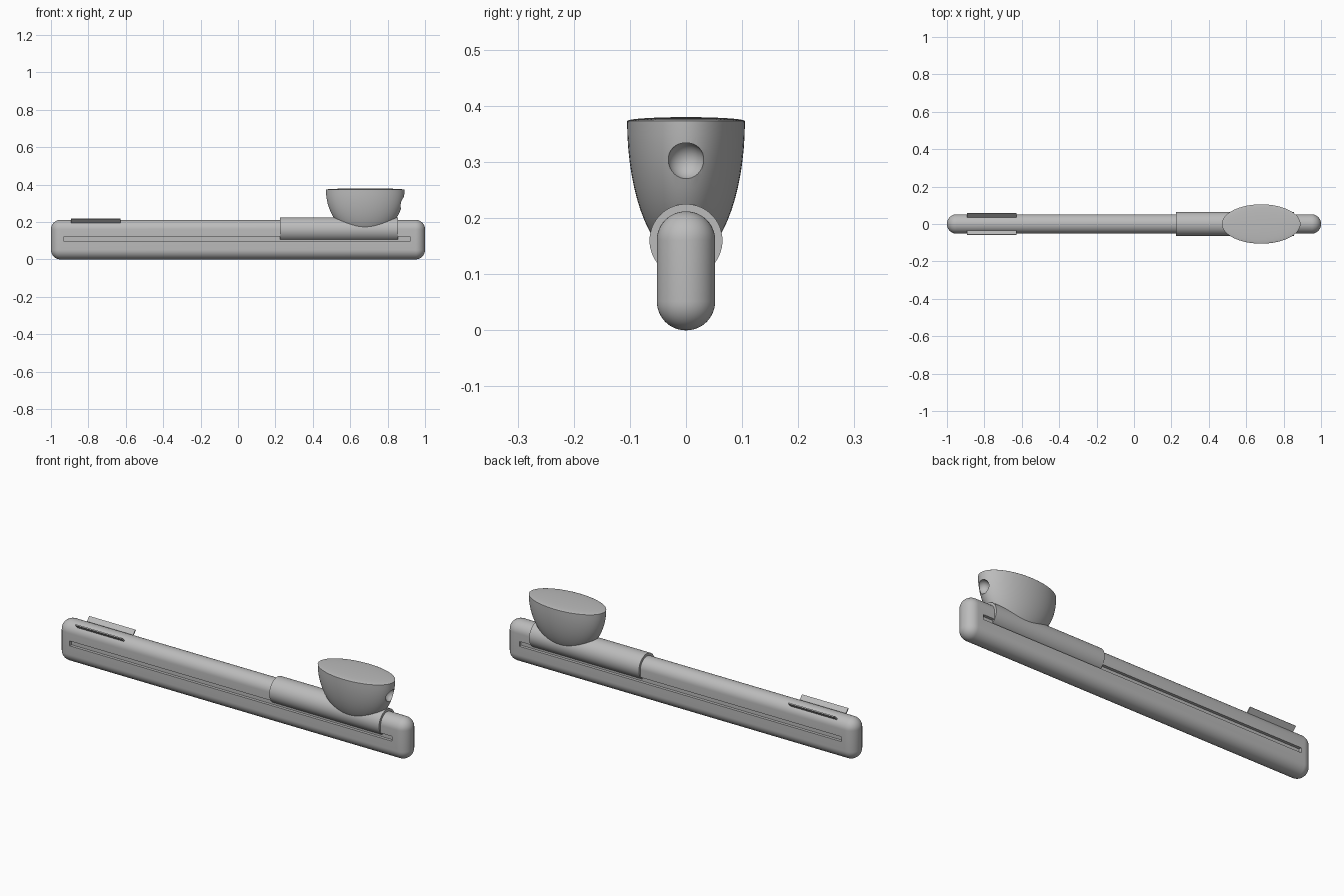
import bpy, bmesh, math
from mathutils import Matrix, Vector

if "Cube" in bpy.data.objects:
    bpy.data.objects.remove(bpy.data.objects["Cube"], do_unlink=True)

grey = bpy.data.materials.new("plain_grey")
grey.use_nodes = True
grey.diffuse_color = (0.5, 0.5, 0.5, 1)
grey.node_tree.nodes["Principled BSDF"].inputs["Base Color"].default_value = (0.5, 0.5, 0.5, 1)


def finish(name, bm):
    mesh = bpy.data.meshes.new(name)
    bmesh.ops.recalc_face_normals(bm, faces=bm.faces)
    bm.to_mesh(mesh)
    bm.free()
    mesh.materials.append(grey)
    ob = bpy.data.objects.new(name, mesh)
    bpy.context.collection.objects.link(ob)
    return ob


def box(name, size, loc, bevel=0, segments=12, turn=0):
    bm = bmesh.new()
    bmesh.ops.create_cube(bm, size=1, matrix=Matrix.Diagonal((*size, 1)))
    if bevel:
        bmesh.ops.bevel(bm, geom=bm.edges[:], offset=bevel, segments=segments,
                        profile=0.5, affect='EDGES')
    bm.transform(Matrix.Translation(loc) @ Matrix.Rotation(turn, 4, 'X'))
    return finish(name, bm)


def cut(ob, cutter):
    mod = ob.modifiers.new("cut", 'BOOLEAN')
    mod.operation = 'DIFFERENCE'
    mod.solver = 'EXACT'
    mod.object = cutter
    activate(ob)
    bpy.ops.object.modifier_apply(modifier=mod.name)
    bpy.data.objects.remove(cutter, do_unlink=True)


def activate(ob):
    bpy.ops.object.select_all(action='DESELECT')
    ob.select_set(True)
    bpy.context.view_layer.objects.active = ob


def smooth(ob):
    activate(ob)
    bpy.ops.object.shade_smooth_by_angle(angle=math.radians(30))


# Long rounded body with a groove along each side
WIDTH, HEIGHT = 0.104, 0.212
body = box("body", (2, WIDTH, HEIGHT), (0, 0, HEIGHT / 2), bevel=WIDTH / 2 - 0.0005)
for side in (-1, 1):
    cut(body, box("groove_cutter", (1.85, 0.04, 0.025), (-0.005, side * 0.057, 0.109)))
smooth(body)

# Round sleeve over the top of the body
bm = bmesh.new()
bmesh.ops.create_cone(bm, cap_ends=True, segments=64, radius1=0.065, radius2=0.065, depth=0.63)
bm.transform(Matrix.Translation((0.54, 0, 0.16)) @ Matrix.Rotation(math.pi / 2, 4, 'Y'))
smooth(finish("sleeve", bm))

# Oval cup: half ellipsoid below the rim, shallow dome above it
RIM = Vector((0.68, 0, 0.373))
bm = bmesh.new()
bmesh.ops.create_uvsphere(bm, u_segments=64, v_segments=32, radius=1)
for v in bm.verts:
    v.co.z *= 0.007 if v.co.z > 0 else 0.25
    v.co.x *= 0.21
    v.co.y *= 0.105
bm.transform(Matrix.Translation(RIM))
cup = finish("cup", bm)

# Round dimple in the end of the cup
bm = bmesh.new()
bmesh.ops.create_uvsphere(bm, u_segments=32, v_segments=16, radius=0.033)
bm.transform(Matrix.Translation((0.88, 0, 0.302)))
cut(cup, finish("dimple_cutter", bm))
smooth(cup)

# Two thin fins splayed outward near the far end
for side, label in ((-1, "right"), (1, "left")):
    angle = -side * math.radians(45)
    centre = Vector((-0.76, side * 0.0457, 0.206))
    box(label + "_fin", (0.265, 0.006, 0.034), centre, turn=angle)
